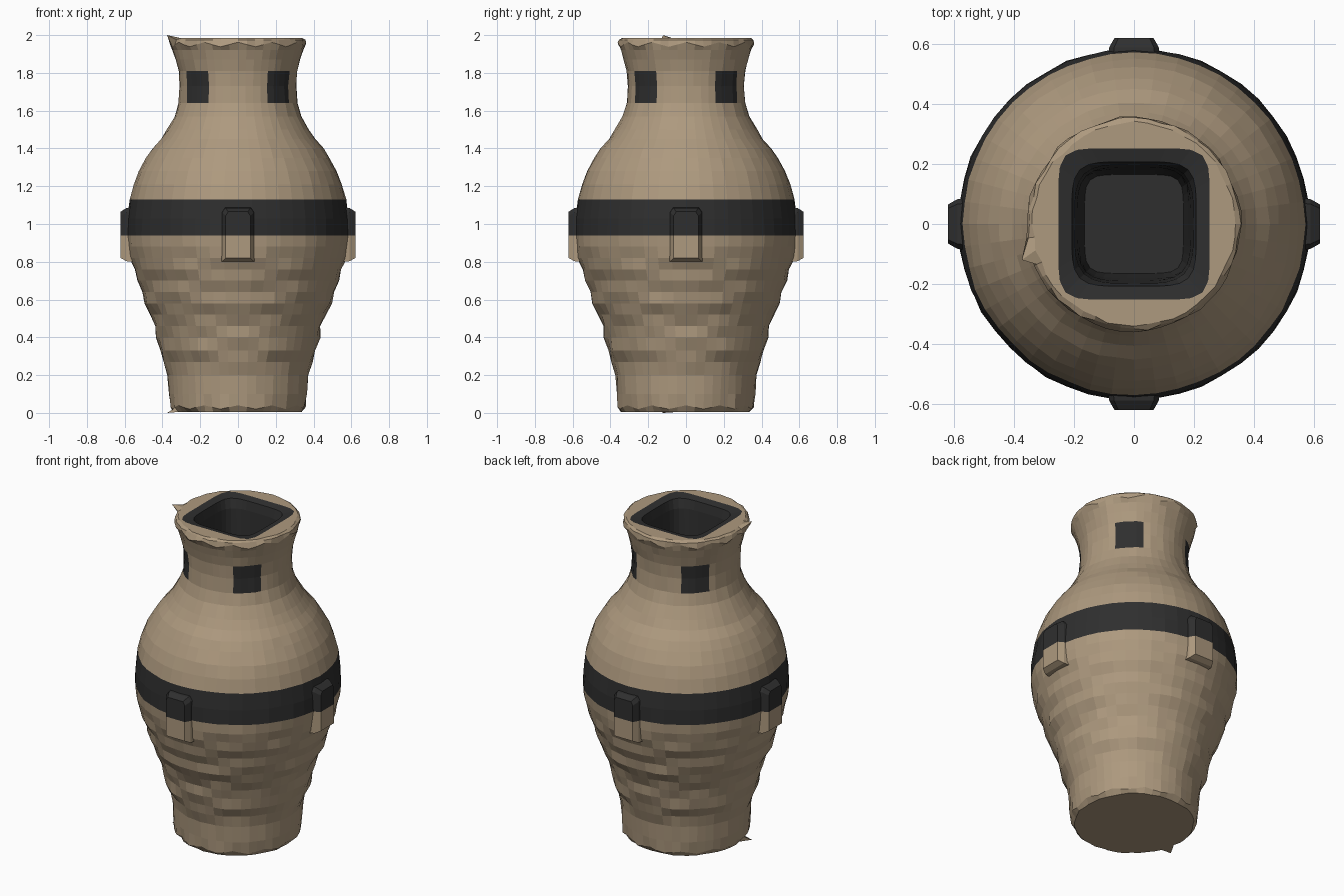
import bpy
import bmesh
import math
import random
from mathutils import Vector

random.seed(4)
cube = bpy.data.objects.get("Cube")
if cube:
    bpy.data.objects.remove(cube, do_unlink=True)

SEGMENTS = 48
BAND_LOW, BAND_HIGH = 0.94, 1.13
PATCH_LOW, PATCH_HIGH = 1.64, 1.81


def make_material(name, color):
    mat = bpy.data.materials.new(name)
    mat.use_nodes = True
    mat.diffuse_color = color
    bsdf = mat.node_tree.nodes["Principled BSDF"]
    bsdf.inputs["Base Color"].default_value = color
    bsdf.inputs["Roughness"].default_value = 0.9
    return mat


clay = make_material("tan clay", (0.42, 0.32, 0.21, 1))
glaze = make_material("black glaze", (0.028, 0.028, 0.028, 1))


def finish(bm, name):
    bmesh.ops.recalc_face_normals(bm, faces=bm.faces)
    mesh = bpy.data.meshes.new(name)
    bm.to_mesh(mesh)
    bm.free()
    mesh.materials.append(clay)
    mesh.materials.append(glaze)
    obj = bpy.data.objects.new(name, mesh)
    bpy.context.collection.objects.link(obj)
    return obj


def ring(bm, z, radius, power=2, wobble=0.0):
    """A loop of vertices; a higher power makes it squarer."""
    verts = []
    for i in range(SEGMENTS):
        a = math.tau * i / SEGMENTS
        c, s = math.cos(a), math.sin(a)
        r = radius / (abs(c) ** power + abs(s) ** power) ** (1 / power)
        r += random.uniform(-wobble, wobble)
        # hand-worked ridges on the lower body, sagging towards each side
        if 0.2 < z < 0.85:
            r += 0.006 * math.sin(math.tau * (z + 0.05 * math.cos(4 * a)) / 0.14)
        verts.append(bm.verts.new((r * c, r * s, z)))
    return verts


def bridge(bm, low, high):
    return [bm.faces.new((low[i - 1], low[i], high[i], high[i - 1]))
            for i in range(SEGMENTS)]


# Outer wall: height and radius from foot to rim
outer = [(0.005, 0.34), (0.03, 0.36), (0.1, 0.367), (0.2, 0.372), (0.27, 0.39),
         (0.33, 0.415), (0.4, 0.43), (0.46, 0.442), (0.52, 0.465), (0.58, 0.495),
         (0.64, 0.51), (0.7, 0.53), (0.76, 0.552), (0.82, 0.57), (0.88, 0.583),
         (BAND_LOW, 0.588), (1.03, 0.585), (BAND_HIGH, 0.572), (1.21, 0.552),
         (1.28, 0.525), (1.35, 0.485), (1.4, 0.452), (1.45, 0.408), (1.5, 0.375),
         (1.57, 0.335), (PATCH_LOW, 0.313), (1.73, 0.308), (PATCH_HIGH, 0.314),
         (1.87, 0.33), (1.92, 0.345), (1.95, 0.357), (1.975, 0.352), (1.985, 0.338)]
# Squarish mouth: height, half width, squareness
inner = [(1.985, 0.253, 7), (1.975, 0.208, 5), (1.92, 0.198, 4),
         (1.75, 0.19, 4), (1.5, 0.18, 5), (1.3, 0.165, 6)]

bm = bmesh.new()
loops = []
for z, r in outer:
    rough = 0.006 if z > 1.93 or z < 0.05 else 0.003
    loops.append(ring(bm, z, r, wobble=rough))
foot, rim = loops[0], loops[-1]
bm.faces.new(foot)
for low, high in zip(loops, loops[1:]):
    for face in bridge(bm, low, high):
        mid = face.calc_center_median()
        angle = math.degrees(math.atan2(mid.y, mid.x)) % 90
        in_band = BAND_LOW < mid.z < BAND_HIGH
        in_patch = PATCH_LOW < mid.z < PATCH_HIGH and 30 < angle < 60
        face.material_index = int(in_band or in_patch)

# Rim top in clay, mouth and inside in black
mouth = [ring(bm, *spec) for spec in inner]
bridge(bm, rim, mouth[0])
for high, low in zip(mouth, mouth[1:]):
    for face in bridge(bm, low, high):
        face.material_index = 1
bm.faces.new(mouth[-1]).material_index = 1

# Scalloped lip and foot edge, each with one pulled spur
for i in range(SEGMENTS):
    loops[-3][i].co.z += 0.012 * math.cos(math.tau * i / 4)
    loops[1][i].co.z += 0.01 * math.cos(math.tau * i / 4)
for loop, z in ((loops[-2], 2.0), (foot, 0.0)):
    tip = Vector((-0.375, -0.12, z))
    min(loop, key=lambda v: (v.co - tip).length).co = tip
finish(bm, "vase_body")


def make_lug(name, turn):
    """Tapered lug whose upper half continues the black band."""
    bm = bmesh.new()
    sections = [(0.54, 0.09, 0.8, 1.09), (0.59, 0.083, 0.803, 1.085),
                (0.622, 0.065, 0.82, 1.065)]
    rows = []
    for r, w, low, high in sections:
        cut = 0.35 * (high - low)
        corners = [(-w, low), (w, low), (w, high - cut / 4), (w * 0.8, high),
                   (-w * 0.8, high), (-w, high - cut / 4)]
        rows.append([bm.verts.new((r, y, z)) for y, z in corners])
    for a, b in zip(rows, rows[1:]):
        for i in range(len(a)):
            bm.faces.new((a[i - 1], a[i], b[i], b[i - 1]))
    bm.faces.new(rows[0])
    bm.faces.new(rows[-1])
    bmesh.ops.bisect_plane(bm, geom=bm.verts[:] + bm.edges[:] + bm.faces[:],
                           plane_co=(0, 0, BAND_LOW), plane_no=(0, 0, 1))
    for face in bm.faces:
        face.material_index = int(face.calc_center_median().z > BAND_LOW)
    finish(bm, name).rotation_euler.z = math.radians(turn)


for k, side in enumerate(("left", "back", "right", "front")):
    make_lug(side + "_lug", 90 * k)
